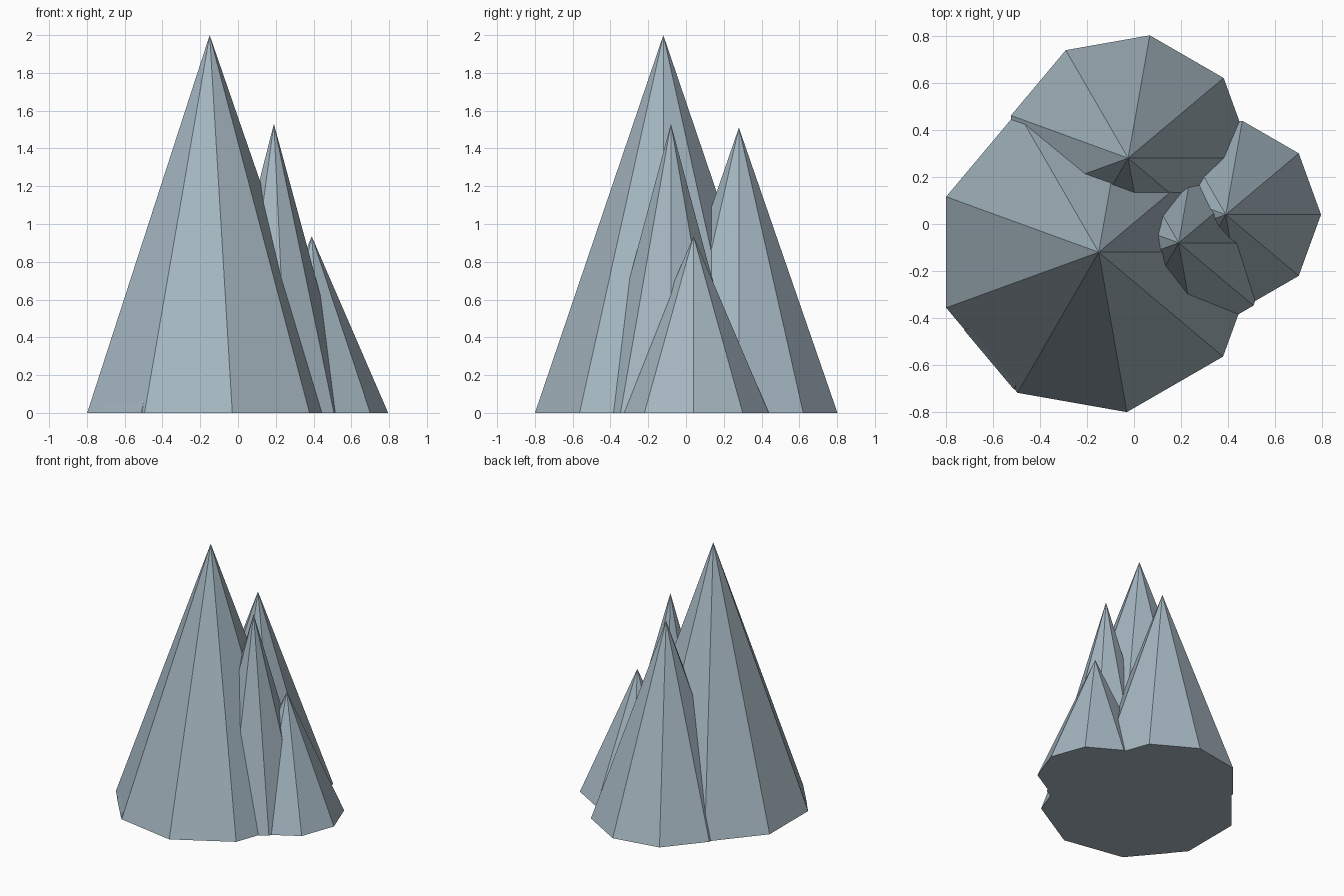
import bpy
import bmesh
from math import cos, sin, tau

# Remove the default cube
cube = bpy.data.objects.get("Cube")
if cube:
    bpy.data.objects.remove(cube, do_unlink=True)

SIDES = 9

# Blue-grey rock colour
COLOUR = (0.375, 0.47, 0.53, 1.0)
rock = bpy.data.materials.new("blue_grey_rock")
rock.use_nodes = True
rock.diffuse_color = COLOUR
bsdf = rock.node_tree.nodes["Principled BSDF"]
bsdf.inputs["Base Color"].default_value = COLOUR
bsdf.inputs["Roughness"].default_value = 0.9


def make_peak(name, x, y, radius, height):
    """Flat-faced cone standing on the ground, one corner pointing to +x."""
    bm = bmesh.new()
    ring = [bm.verts.new((x + radius * cos(tau * i / SIDES),
                          y + radius * sin(tau * i / SIDES), 0))
            for i in range(SIDES)]
    tip = bm.verts.new((x, y, height))
    bm.faces.new(reversed(ring))
    for a, b in zip(ring, ring[1:] + ring[:1]):
        bm.faces.new((a, b, tip))
    mesh = bpy.data.meshes.new(name)
    bm.to_mesh(mesh)
    bm.free()
    mesh.materials.append(rock)
    obj = bpy.data.objects.new(name, mesh)
    bpy.context.collection.objects.link(obj)
    return obj


# Tall main peak and the smaller peaks growing out of it
mountain = make_peak("rock_peaks", -0.15, -0.12, 0.69, 2.0)
side_peaks = [
    make_peak("back_peak", -0.025, 0.28, 0.53, 1.51),
    make_peak("middle_peak", 0.19, -0.08, 0.415, 1.53),
    make_peak("low_peak", 0.39, 0.04, 0.405, 0.935),
    make_peak("buried_peak", -0.273, -0.289, 0.477, 1.2),
]

# Fuse all peaks into one closed rock
for peak in side_peaks:
    union = mountain.modifiers.new("join_" + peak.name, "BOOLEAN")
    union.operation = "UNION"
    union.solver = "EXACT"
    union.object = peak

bpy.context.view_layer.update()
graph = bpy.context.evaluated_depsgraph_get()
fused = bpy.data.meshes.new_from_object(mountain.evaluated_get(graph))
mountain.modifiers.clear()
mountain.data = fused
for peak in side_peaks:
    bpy.data.objects.remove(peak, do_unlink=True)
